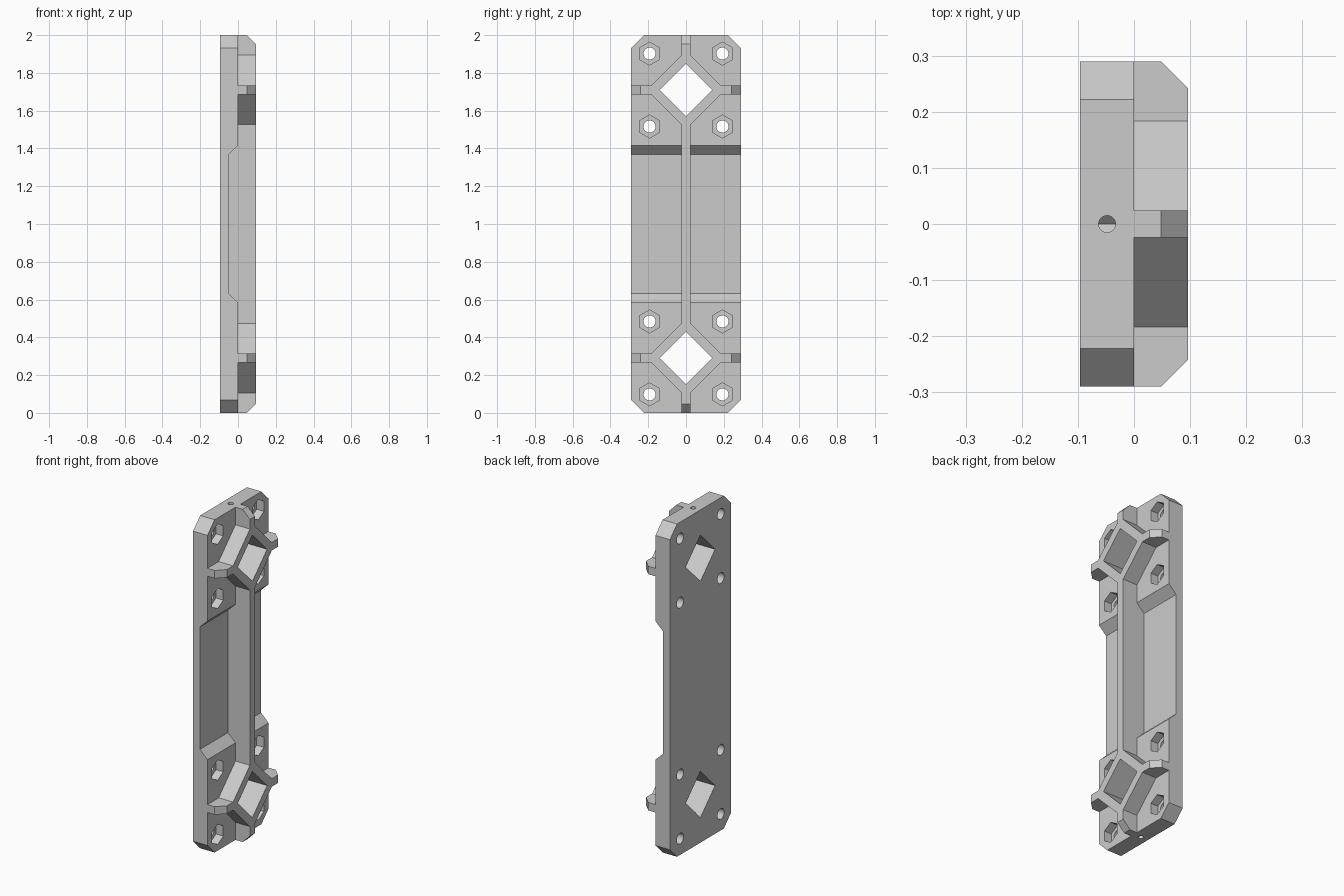
import bpy
import bmesh
import math
from mathutils import Vector

if "Cube" in bpy.data.objects:
    bpy.data.objects.remove(bpy.data.objects["Cube"])

T = 0.096            # plate thickness, also rib height
W, H = 0.29, 2.0     # half width and full height
R = 0.024            # rib half width
ZC = (0.29, 1.71)    # window centres

grey = bpy.data.materials.new("plain grey")
grey.use_nodes = True
grey.diffuse_color = (0.6, 0.6, 0.6, 1)
grey.node_tree.nodes["Principled BSDF"].inputs["Base Color"].default_value = (0.6, 0.6, 0.6, 1)


def prism(name, pts, axis, lo, hi):
    """Extrude a 2D profile along an axis; the profile uses the other two axes in order."""
    bm = bmesh.new()
    verts = []
    for p in pts:
        co = list(p)
        co.insert(axis, lo)
        verts.append(bm.verts.new(co))
    face = bm.faces.new(verts)
    new = bmesh.ops.extrude_face_region(bm, geom=[face])["geom"]
    step = Vector((0, 0, 0))
    step[axis] = hi - lo
    bmesh.ops.translate(bm, vec=step, verts=[v for v in new if isinstance(v, bmesh.types.BMVert)])
    bmesh.ops.recalc_face_normals(bm, faces=bm.faces)
    mesh = bpy.data.meshes.new(name)
    bm.to_mesh(mesh)
    bm.free()
    mesh.materials.append(grey)
    ob = bpy.data.objects.new(name, mesh)
    bpy.context.collection.objects.link(ob)
    return ob


def ring(cx, cy, r, n):
    """Regular polygon with a corner pointing up."""
    return [(cx + r * math.sin(math.tau * i / n), cy + r * math.cos(math.tau * i / n)) for i in range(n)]


def combine(target, tool, op):
    mod = target.modifiers.new("combine", "BOOLEAN")
    mod.object = tool
    mod.operation = op
    mod.solver = "EXACT"
    bpy.context.view_layer.objects.active = target
    bpy.ops.object.modifier_apply(modifier=mod.name)
    bpy.data.objects.remove(tool)


# Base plate with chamfered corners
c = 0.068
plate = prism("mounting_plate", [(-W + c, 0), (W - c, 0), (W, c), (W, H - c),
                                 (W - c, H), (-W + c, H), (-W, H - c), (-W, c)], 0, -T, 0)

# Wide recess with sloped ends
recess = prism("recess_cutter", [(0.05, 0.535), (-0.05, 0.632), (-0.05, 1.368), (0.05, 1.465)], 1, -0.4, 0.4)
combine(plate, recess, "DIFFERENCE")

# Long spine rib with chamfered ends
base, k = -0.07, 0.048
spine = prism("spine_rib", [(base, 0), (k, 0), (T, k), (T, H - k), (k, H), (base, H)], 0 + 1, -R, R)
combine(plate, spine, "UNION")

# Cross ribs and diamond frames
for z in ZC:
    cross = prism("cross_rib", [(base, -W), (k, -W), (T, -W + k), (T, W - k), (k, W), (base, W)], 2, z - R, z + R)
    combine(plate, cross, "UNION")
    combine(plate, prism("diamond_frame", ring(0, z, 0.208, 4), 0, base, T), "UNION")

# Diamond windows
for z in ZC:
    combine(plate, prism("window_cutter", ring(0, z, 0.139, 4), 0, -0.3, 0.3), "DIFFERENCE")

# Screw holes with hexagonal nut pockets
for z in (0.098, 0.484, 1.516, 1.902):
    for y in (-0.193, 0.193):
        combine(plate, prism("nut_cutter", ring(y, z, 0.061, 6), 0, -0.048, 0.05), "DIFFERENCE")
        combine(plate, prism("screw_cutter", ring(y, z, 0.032, 32), 0, -0.3, 0.05), "DIFFERENCE")

# Small end bores running into the windows
for lo, hi in ((-0.1, ZC[0]), (ZC[1], H + 0.1)):
    combine(plate, prism("bore_cutter", ring(-0.048, 0, 0.015, 24), 2, lo, hi), "DIFFERENCE")

# Smooth the round holes, keep the edges sharp
bpy.ops.object.select_all(action="DESELECT")
plate.select_set(True)
bpy.context.view_layer.objects.active = plate
bpy.ops.object.shade_smooth_by_angle(angle=math.radians(25))
